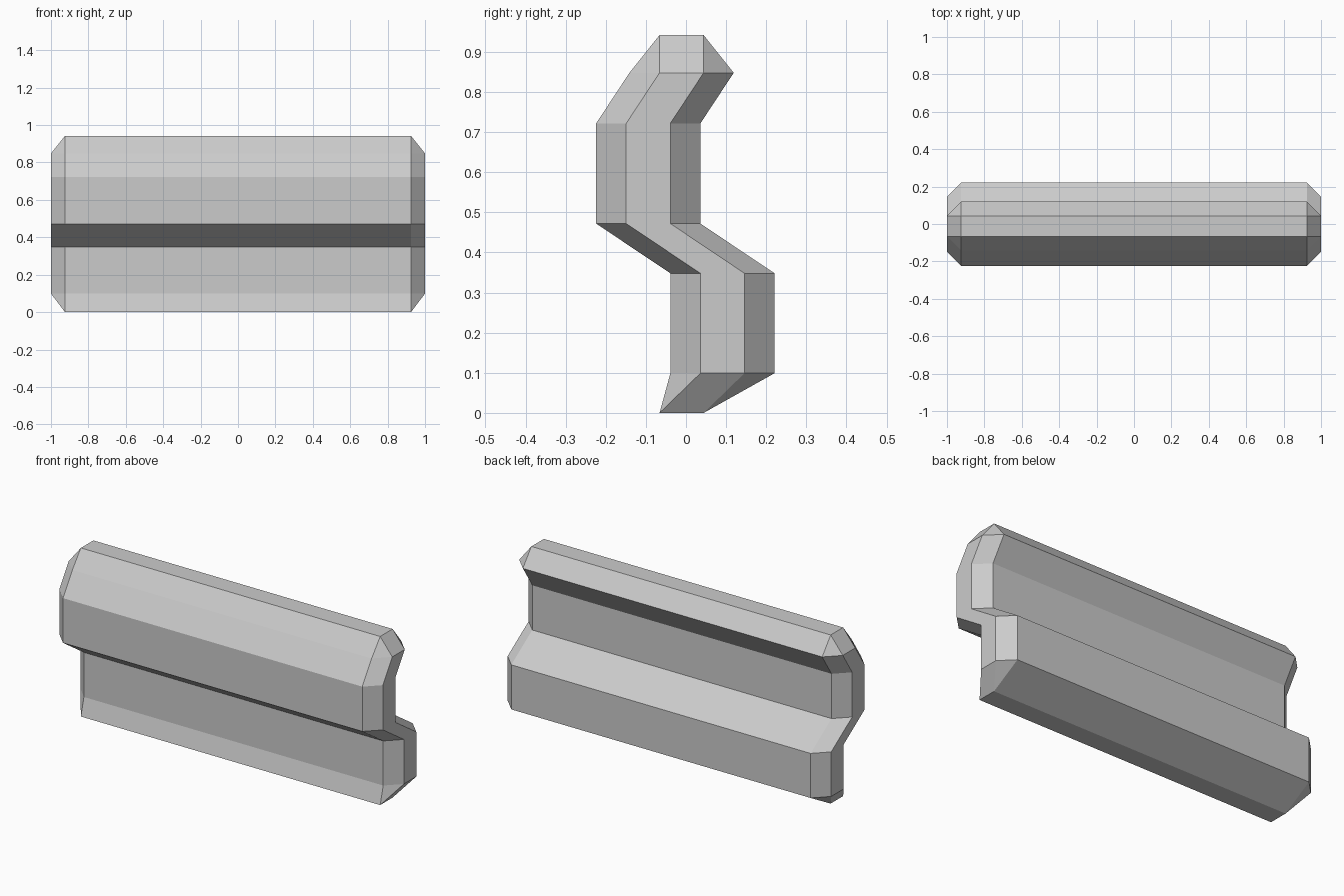
import bpy
import bmesh

# Remove the default object
cube = bpy.data.objects.get("Cube")
if cube:
    bpy.data.objects.remove(cube, do_unlink=True)

# Single grey material
grey = bpy.data.materials.new("light_grey")
grey.use_nodes = True
colour = (0.6, 0.6, 0.6, 1)
grey.diffuse_color = colour
grey.node_tree.nodes["Principled BSDF"].inputs["Base Color"].default_value = colour

HALF_LENGTH = 1.0
HALF_FLAT = 0.055   # half width of the end faces and caps
CHAMFER = 0.075


def ring(bm, y, z):
    """Chamfered rectangle around the long axis, one level of the wall."""
    x, w, c = HALF_LENGTH, HALF_FLAT, CHAMFER
    quarter = [(x, w), (x - c, w + c)]
    outline = quarter + [(-a, b) for a, b in reversed(quarter)]
    outline += [(-a, -b) for a, b in outline]
    return [bm.verts.new((a, y + b, z)) for a, b in outline]


def cap(bm, y, z, loop):
    """Narrow rectangle whose corners each close one chamfer of the loop."""
    corners = {}
    for sx in (-1, 1):
        for sy in (-1, 1):
            corners[sx, sy] = bm.verts.new(
                (sx * (HALF_LENGTH - CHAMFER), y + sy * HALF_FLAT, z))
    mid = sum(v.co.y for v in loop) / len(loop)
    nearest = [corners[1 if v.co.x > 0 else -1, 1 if v.co.y > mid else -1]
               for v in loop]
    for i, v in enumerate(loop):
        j = (i + 1) % len(loop)
        if nearest[i] == nearest[j]:
            bm.faces.new((v, loop[j], nearest[i]))
        else:
            bm.faces.new((v, loop[j], nearest[j], nearest[i]))
    bm.faces.new([corners[k] for k in ((1, 1), (-1, 1), (-1, -1), (1, -1))])


# Zigzag wall: (y centre, height) of each chamfered level
levels = [(0.091, 0.099), (0.091, 0.348), (-0.094, 0.472),
          (-0.094, 0.722), (-0.011, 0.848)]
bm = bmesh.new()
rings = [ring(bm, y, z) for y, z in levels]
for low, high in zip(rings, rings[1:]):
    for i in range(len(low)):
        j = (i + 1) % len(low)
        bm.faces.new((low[i], low[j], high[j], high[i]))

# Tapered foot and crest
cap(bm, -0.011, 0.0, rings[0])
cap(bm, -0.011, 0.942, rings[-1])

bmesh.ops.recalc_face_normals(bm, faces=bm.faces)
mesh = bpy.data.meshes.new("zigzag_wall")
bm.to_mesh(mesh)
bm.free()
mesh.materials.append(grey)
wall = bpy.data.objects.new("zigzag_wall", mesh)
bpy.context.collection.objects.link(wall)
